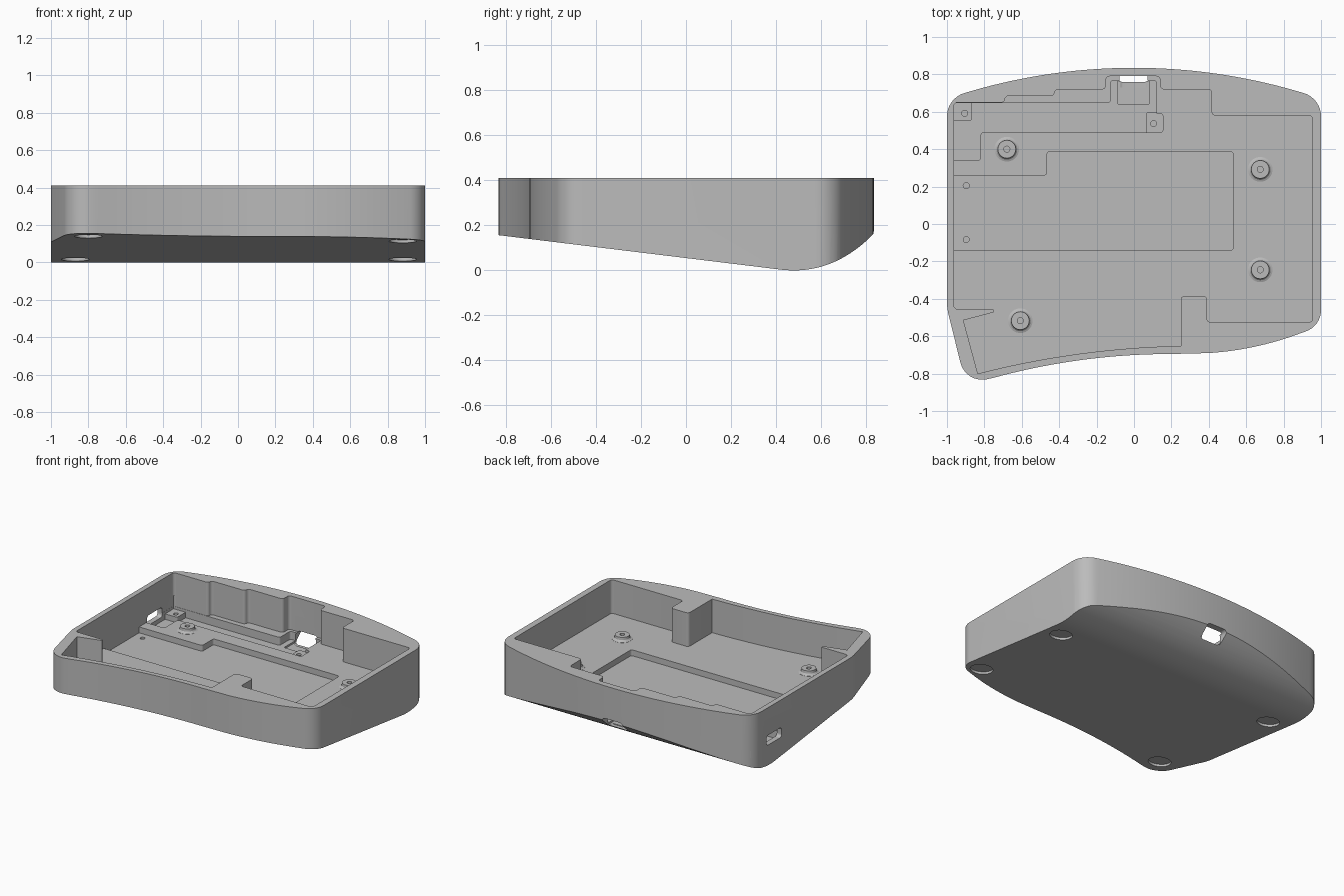
import bpy, bmesh, math
from mathutils import Vector, Matrix

if "Cube" in bpy.data.objects:
    bpy.data.objects.remove(bpy.data.objects["Cube"], do_unlink=True)

grey = bpy.data.materials.new("plain grey")
grey.use_nodes = True
grey.diffuse_color = (0.5, 0.5, 0.5, 1)
grey.node_tree.nodes["Principled BSDF"].inputs["Base Color"].default_value = (0.5, 0.5, 0.5, 1)

RIM, FLOOR = 0.41, 0.17


def finish(name, bm):
    bmesh.ops.recalc_face_normals(bm, faces=bm.faces)
    mesh = bpy.data.meshes.new(name)
    bm.to_mesh(mesh)
    bm.free()
    mesh.materials.append(grey)
    ob = bpy.data.objects.new(name, mesh)
    bpy.context.collection.objects.link(ob)
    return ob


def arc(a, b, c, n=24):
    """Points on the circle arc from a through b to c."""
    (ax, ay), (bx, by), (cx, cy) = a, b, c
    d = 2 * (ax * (by - cy) + bx * (cy - ay) + cx * (ay - by))
    A, B, C = ax * ax + ay * ay, bx * bx + by * by, cx * cx + cy * cy
    ux = (A * (by - cy) + B * (cy - ay) + C * (ay - by)) / d
    uy = (A * (cx - bx) + B * (ax - cx) + C * (bx - ax)) / d
    r = math.hypot(ax - ux, ay - uy)
    t0 = math.atan2(ay - uy, ax - ux)
    sweep = (math.atan2(cy - uy, cx - ux) - t0 + math.pi) % (2 * math.pi) - math.pi
    return [(ux + r * math.cos(t0 + sweep * i / n), uy + r * math.sin(t0 + sweep * i / n))
            for i in range(n + 1)]


def rounded(pts, n=8):
    """Outline whose points (x, y, radius) get filleted corners."""
    out = []
    for i, p in enumerate(pts):
        P = Vector(p[:2])
        if len(p) < 3:
            out.append(tuple(P))
            continue
        a = (Vector(pts[i - 1][:2]) - P).normalized()
        b = (Vector(pts[(i + 1) % len(pts)][:2]) - P).normalized()
        half = a.angle(b) / 2
        centre = P + (a + b).normalized() * (p[2] / math.sin(half))
        reach = p[2] / math.tan(half)
        s, e = P + a * reach - centre, P + b * reach - centre
        turn = math.atan2(s.x * e.y - s.y * e.x, s.dot(e))
        for k in range(n + 1):
            v = Matrix.Rotation(turn * k / n, 2) @ s
            out.append(tuple(centre + v))
    return out


def box(x0, x1, y0, y1, r):
    return rounded([(x0, y0, r), (x1, y0, r), (x1, y1, r), (x0, y1, r)])


def prism(name, pts, lo, hi, axis="Z"):
    place = {"Z": lambda a, b, t: (a, b, t), "X": lambda a, b, t: (t, a, b),
             "Y": lambda a, b, t: (a, t, b)}[axis]
    bm = bmesh.new()
    bottom = [bm.verts.new(place(a, b, lo)) for a, b in pts]
    top = [bm.verts.new(place(a, b, hi)) for a, b in pts]
    bm.faces.new(bottom)
    bm.faces.new(top)
    for i in range(len(pts)):
        j = (i + 1) % len(pts)
        bm.faces.new((bottom[i], bottom[j], top[j], top[i]))
    return finish(name, bm)


def disc(name, x, y, z, r, depth, tilt=0.0):
    bm = bmesh.new()
    m = Matrix.Translation((x, y, z)) @ Matrix.Rotation(tilt, 4, "X")
    bmesh.ops.create_cone(bm, cap_ends=True, segments=40, radius1=r, radius2=r,
                          depth=depth, matrix=m)
    return finish(name, bm)


def combine(ob, cutter, op="DIFFERENCE"):
    mod = ob.modifiers.new("shape", "BOOLEAN")
    mod.operation, mod.solver, mod.object = op, "EXACT", cutter
    bpy.context.view_layer.objects.active = ob
    bpy.ops.object.modifier_apply(modifier=mod.name)
    bpy.data.objects.remove(cutter, do_unlink=True)


def smooth(ob):
    bpy.ops.object.select_all(action="DESELECT")
    ob.select_set(True)
    bpy.context.view_layer.objects.active = ob
    bpy.ops.object.shade_smooth_by_angle(angle=math.radians(25))


# Outer shell outline
outline = rounded([(1, -0.545, 0.12), (1, 0.673, 0.13)]
                  + arc((0.88, 0.708), (0, 0.835), (-0.88, 0.708), 40)
                  + [(-1, 0.673, 0.13), (-1, -0.45, 0.3), (-0.9, -0.855, 0.12)]
                  + arc((-0.75, -0.822), (-0.25, -0.723), (0.2, -0.695))
                  + arc((0.4, -0.69), (0.65, -0.655), (0.88, -0.588)))
body = prism("case_body", outline, -0.2, RIM)

# Sloping underside that sweeps up at the back
slope = -0.122
sweep = []
for i in range(29):
    t = i / 28
    sweep.append(((1 - t) ** 2 * 0.42 + 2 * t * (1 - t) * 0.655 + t * t * 0.84,
                  (1 - t) ** 2 * 0.0025 - 2 * t * (1 - t) * 0.026 + t * t * 0.168))
side = [(-0.9, 0.0025 + slope * (-0.9 - 0.42))] + sweep + [(0.95, 0.29), (0.95, 0.7), (-0.9, 0.7)]
combine(body, prism("side_profile", side, -1.2, 1.2, "X"), "INTERSECT")

# Main cavity with stepped walls
r = 0.02
cavity = rounded([(0.955, -0.525, r), (0.955, 0.58, r), (0.415, 0.58, r), (0.415, 0.72, r),
                  (0.14, 0.72, r), (0.14, 0.79, r), (-0.15, 0.79, r), (-0.15, 0.72, r),
                  (-0.42, 0.72, r), (-0.43, 0.685, r), (-0.69, 0.685, r), (-0.69, 0.65, r),
                  (-0.963, 0.65, r), (-0.963, -0.455, r), (-0.75, -0.455, 0.006),
                  (-0.75, -0.472, 0.006), (-0.912, -0.515)]
                 + arc((-0.835, -0.80), (-0.3, -0.695), (0.25, -0.652))
                 + [(0.25, -0.385, r), (0.39, -0.385, r), (0.39, -0.525, r)])
combine(body, prism("cavity_cut", cavity, FLOOR, 0.8))

# Large floor pocket, circuit board pocket and connector well
battery = rounded([(-0.963, -0.14), (0.53, -0.14, 0.015), (0.53, 0.387, 0.015),
                   (-0.465, 0.387, 0.015), (-0.465, 0.26, 0.015), (-0.963, 0.26)])
combine(body, prism("battery_cut", battery, 0.128, 0.25))
board = rounded([(-0.962, 0.34), (-0.82, 0.34, 0.015), (-0.82, 0.49, 0.015), (0.155, 0.49, 0.015),
                 (0.155, 0.59, 0.015), (0.12, 0.59), (0.12, 0.768, 0.015), (-0.125, 0.768, 0.015),
                 (-0.125, 0.648, 0.015), (-0.962, 0.648)])
combine(body, prism("board_cut", board, 0.113, 0.25))
combine(body, prism("connector_cut", box(-0.085, 0.08, 0.64, 0.767, 0.005), 0.1, 0.25))

# Openings in the back wall and the side wall
combine(body, prism("back_port_cut", box(-0.083, 0.078, 0.095, 0.178, 0.025), 0.73, 1.0, "Y"))
combine(body, prism("side_port_cut", box(0.35, 0.52, 0.143, 0.213, 0.02), -1.1, -0.93, "X"))

# Small holes in the pocket floor
for y in (0.205, -0.083):
    combine(body, disc("pin_hole_cut", -0.897, y, 0.16, 0.016, 0.1))

# Round recesses for feet on the underside
for x, y in ((-0.87, 0.31), (0.88, 0.31), (0.88, -0.49), (-0.8, -0.7)):
    z = 0.0025 + slope * (y - 0.42)
    combine(body, disc("foot_cut", x, y, z - 0.034, 0.074, 0.1, math.atan(slope)))
smooth(body)

# Square bosses that carry the circuit board
for name, x0, x1, y0, y1, hx, hy in (("board_boss_side", -0.975, -0.867, 0.552, 0.66, -0.905, 0.592),
                                     ("board_boss_middle", 0.065, 0.16, 0.485, 0.597, 0.105, 0.537)):
    boss = prism(name, box(x0, x1, y0, y1, 0.012), 0.1, 0.152)
    combine(boss, disc("boss_hole_cut", hx, hy, 0.15, 0.016, 0.06))
    smooth(boss)

# Round screw standoffs with a flared base
profile = [(0.066, FLOOR - 0.004), (0.066, FLOOR + 0.001), (0.056, FLOOR + 0.005), (0.05, FLOOR + 0.012),
           (0.048, 0.2), (0.016, 0.2), (0.016, FLOOR + 0.002), (0, FLOOR + 0.002)]
for i, (x, y) in enumerate(((-0.68, 0.4), (0.675, 0.292), (0.675, -0.245), (-0.608, -0.517))):
    bm = bmesh.new()
    verts = [bm.verts.new((pr, 0, pz)) for pr, pz in profile]
    edges = [bm.edges.new(pair) for pair in zip(verts, verts[1:])]
    bmesh.ops.spin(bm, geom=verts + edges, axis=(0, 0, 1), cent=(0, 0, 0),
                   angle=2 * math.pi, steps=40)
    bmesh.ops.remove_doubles(bm, verts=bm.verts, dist=0.0001)
    standoff = finish(f"screw_standoff_{i + 1}", bm)
    standoff.location = (x, y, 0)
    smooth(standoff)
